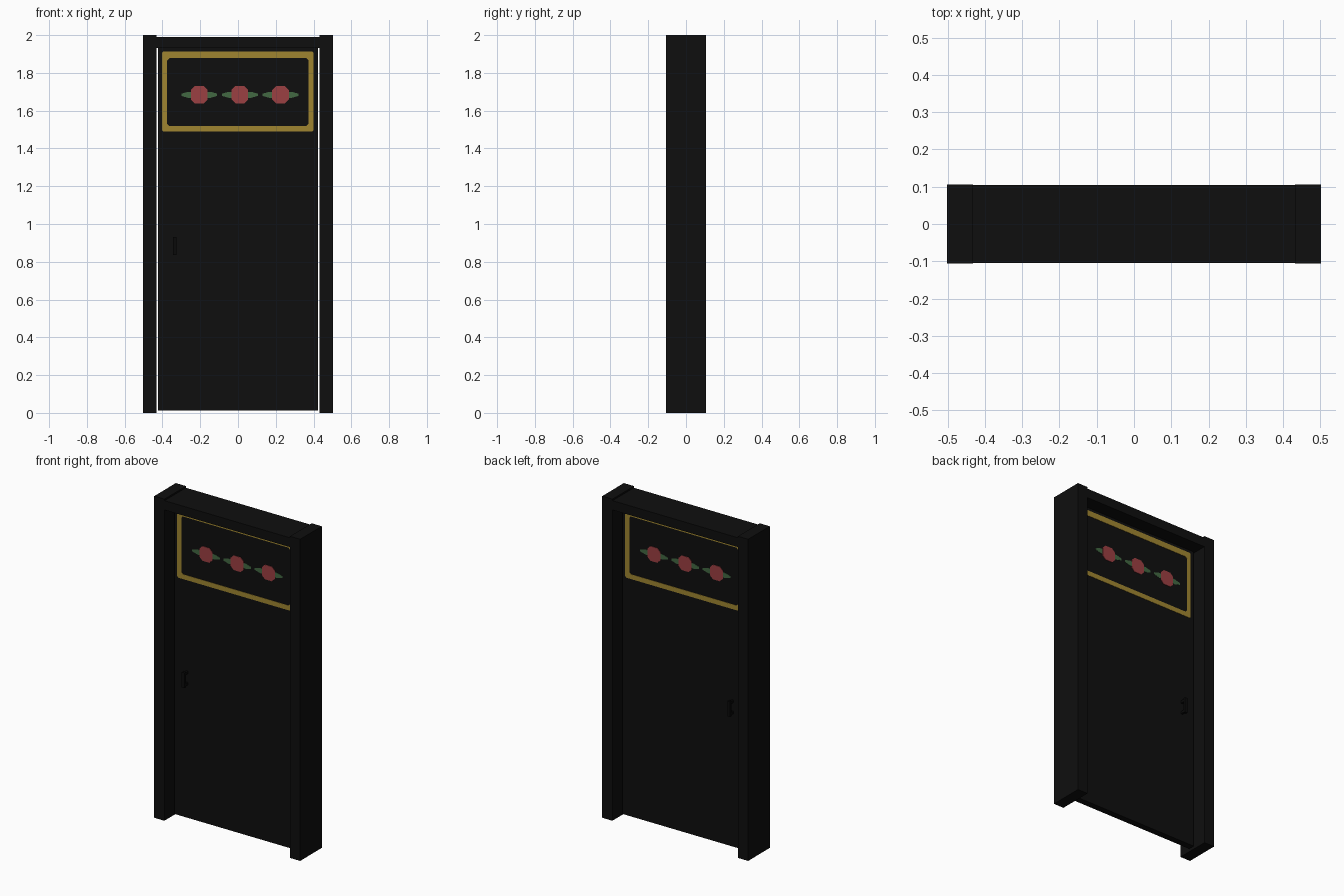
import bpy, bmesh, math
from mathutils import Matrix

if "Cube" in bpy.data.objects:
    bpy.data.objects.remove(bpy.data.objects["Cube"])


def mat(name, c):
    m = bpy.data.materials.new(name)
    m.diffuse_color = (*c, 1)
    m.use_nodes = True
    m.node_tree.nodes["Principled BSDF"].inputs["Base Color"].default_value = m.diffuse_color
    return m


BLACK = mat("black", (0.0045, 0.0045, 0.0045))
HANDLE = mat("handle_black", (0.003, 0.003, 0.003))
GOLD = mat("gold", (0.35, 0.235, 0.03))
RED = mat("red", (0.33, 0.05, 0.055))
GREEN = mat("green", (0.055, 0.14, 0.055))

FACE = 0.02  # door half thickness


def finish(name, bm, material):
    bmesh.ops.recalc_face_normals(bm, faces=bm.faces)
    me = bpy.data.meshes.new(name)
    bm.to_mesh(me)
    bm.free()
    me.materials.append(material)
    ob = bpy.data.objects.new(name, me)
    bpy.context.collection.objects.link(ob)
    return ob


def box(name, x, y, z, material):
    bm = bmesh.new()
    bmesh.ops.create_cube(bm, size=1)
    for v in bm.verts:
        v.co = [r[0] if c < 0 else r[1] for r, c in zip((x, y, z), v.co)]
    return finish(name, bm, material)


def cut_rect(x0, x1, z0, z1, c):
    # rectangle outline with cut corners
    return [(x0 + c, z0), (x1 - c, z0), (x1, z0 + c), (x1, z1 - c),
            (x1 - c, z1), (x0 + c, z1), (x0, z1 - c), (x0, z0 + c)]


def plate(name, outline, height, material, back, hole=None):
    # thin plate on the door face; the back copy is turned half a circle
    bm = bmesh.new()
    front, rear = -FACE - height, -FACE + 0.001

    def ring(pts, y):
        return [bm.verts.new((x, y, z)) for x, z in pts]

    def bridge(a, b):
        for i in range(len(a)):
            j = (i + 1) % len(a)
            bm.faces.new((a[i], a[j], b[j], b[i]))

    of, orr = ring(outline, front), ring(outline, rear)
    bridge(of, orr)
    if hole:
        hf, hr = ring(hole, front), ring(hole, rear)
        bridge(hf, hr)
        bridge(of, hf)
        bridge(orr, hr)
    else:
        bm.faces.new(of)
        bm.faces.new(orr)
    if back:
        bm.transform(Matrix.Rotation(math.pi, 4, 'Z'))
    return finish(name, bm, material)


# Door frame
for s, n in ((-1, "left"), (1, "right")):
    xs = sorted((s * 0.432, s * 0.502))
    box("frame_post_" + n, xs, (-0.106, 0.106), (0, 2), BLACK)
box("frame_header", (-0.432, 0.432), (-0.105, 0.105), (1.932, 1.99), BLACK)

# Door leaf
box("door_panel", (-0.424, 0.424), (-FACE, FACE), (0.012, 1.932), BLACK)

# Details on both door faces
for back in (False, True):
    side = "back" if back else "front"
    s = 1 if back else -1

    # Gold border
    plate("gold_border_" + side, cut_rect(-0.403, 0.4, 1.489, 1.914, 0.008), 0.002,
          GOLD, back, cut_rect(-0.375, 0.374, 1.519, 1.878, 0.012))

    # Flowers with a pair of leaves
    for i, x in enumerate((-0.205, 0.01, 0.225)):
        leaf = [(x - 0.095, 1.678), (x - 0.06, 1.668), (x + 0.06, 1.668), (x + 0.095, 1.678),
                (x + 0.095, 1.69), (x + 0.06, 1.7), (x - 0.06, 1.7), (x - 0.095, 1.69)]
        plate(f"leaves_{side}_{i}", leaf, 0.0015, GREEN, back)
        plate(f"flower_{side}_{i}", cut_rect(x - 0.044, x + 0.044, 1.639, 1.73, 0.02),
              0.003, RED, back)

    # Pull handle: grip and two mounts
    box("handle_grip_" + side, (-0.345, -0.326), sorted((s * 0.045, s * 0.06)),
        (0.835, 0.93), HANDLE)
    for z in (0.84, 0.91):
        box(f"handle_mount_{side}", (-0.342, -0.329), sorted((s * (FACE - 0.002), s * 0.047)),
            (z, z + 0.015), HANDLE)
